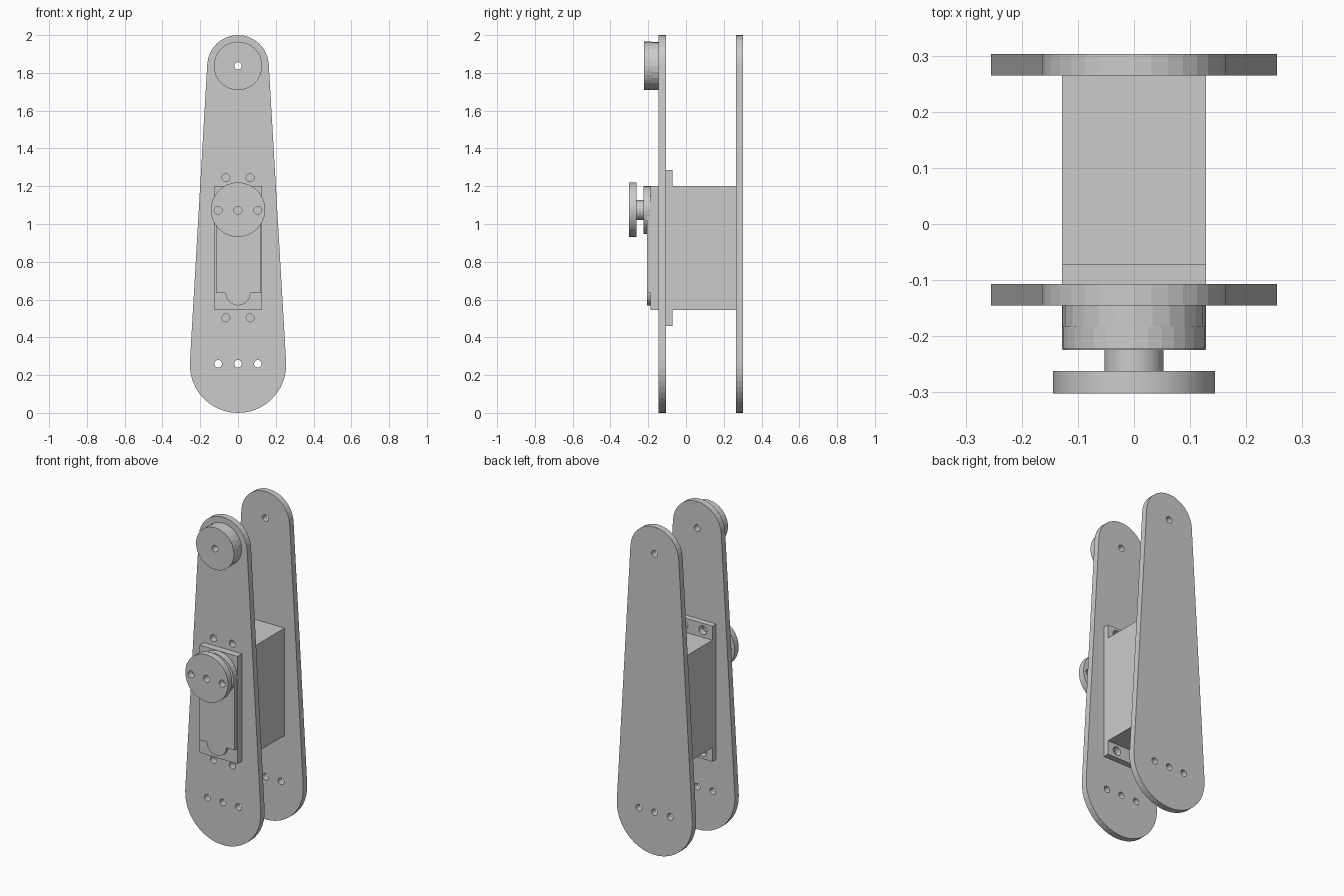
import bpy, bmesh
from math import pi, cos, sin, asin, radians
from mathutils import Matrix

if "Cube" in bpy.data.objects:
    bpy.data.objects.remove(bpy.data.objects["Cube"])


def arc(x, z, r, a0, a1, n):
    return [(x + r * cos(a0 + (a1 - a0) * i / n), z + r * sin(a0 + (a1 - a0) * i / n))
            for i in range(n + 1)]


def circle(x, z, r, n=16):
    return arc(x, z, r, 0, 2 * pi, n)[:-1]


def rect(hx, z0, z1):
    return [(-hx, z0), (hx, z0), (hx, z1), (-hx, z1)]


def slab(name, y0, y1, outline, holes=(), smooth=False):
    """Fill an x-z outline with holes and extrude it from y0 to y1."""
    cu = bpy.data.curves.new(name + "_profile", 'CURVE')
    cu.dimensions = '2D'
    cu.fill_mode = 'BOTH'
    cu.extrude = (y1 - y0) / 2
    for loop in [outline, *holes]:
        sp = cu.splines.new('POLY')
        sp.points.add(len(loop) - 1)
        for p, (x, z) in zip(sp.points, loop):
            p.co = (x, z, 0, 1)
        sp.use_cyclic_u = True
    tmp = bpy.data.objects.new(name + "_tmp", cu)
    bpy.context.collection.objects.link(tmp)
    dg = bpy.context.evaluated_depsgraph_get()
    me = bpy.data.meshes.new_from_object(tmp.evaluated_get(dg))
    bpy.data.objects.remove(tmp)
    bpy.data.curves.remove(cu)
    bm = bmesh.new()
    bm.from_mesh(me)
    bmesh.ops.remove_doubles(bm, verts=bm.verts, dist=1e-5)
    bmesh.ops.transform(bm, verts=bm.verts, matrix=Matrix.Translation((0, (y0 + y1) / 2, 0))
                        @ Matrix.Rotation(pi / 2, 4, 'X'))
    bmesh.ops.recalc_face_normals(bm, faces=bm.faces)
    for f in bm.faces:
        f.smooth = smooth
    bm.to_mesh(me)
    bm.free()
    me.name = name
    if smooth:
        me.set_sharp_from_angle(angle=radians(30))
    ob = bpy.data.objects.new(name, me)
    bpy.context.collection.objects.link(ob)
    return ob


# Shared dimensions
R_LOW, R_TOP = 0.255, 0.163
Z_LOW, Z_TOP = R_LOW, 2 - R_TOP
Z_AXIS = 1.073
tilt = asin((R_LOW - R_TOP) / (Z_TOP - Z_LOW))
plate = (arc(0, Z_TOP, R_TOP, tilt, pi - tilt, 16)
         + arc(0, Z_LOW, R_LOW, pi - tilt, 2 * pi + tilt, 24))
pivot = circle(0, Z_TOP, 0.02)
link_holes = [circle(x, 0.26, 0.02) for x in (-0.105, 0, 0.105)]


def screw_holes(r):
    return [circle(x, z, r) for x in (-0.064, 0.064) for z in (0.503, 1.245)]


# Side plates of the arm
slab("back_plate", 0.265, 0.303, plate, [pivot, *link_holes])
slab("front_plate", -0.145, -0.107, plate,
     [pivot, *link_holes, *screw_holes(0.021), rect(0.128, 0.545, 1.201)])

# Pivot boss at the top of the front plate
slab("pivot_boss_inner", -0.183, -0.145, circle(0, Z_TOP, 0.127, 24), [pivot])
slab("pivot_boss_outer", -0.222, -0.183, circle(0, Z_TOP, 0.128, 32), [pivot])

# Motor body and its mounting flanges
slab("motor_body", -0.187, 0.265, rect(0.128, 0.545, 1.201))
for label, z0, z1, zh in (("lower", 0.46, 0.545, 0.503), ("upper", 1.201, 1.287, 1.245)):
    slab(label + "_flange", -0.107, -0.071, rect(0.128, z0, z1),
         [circle(x, zh, 0.027) for x in (-0.064, 0.064)])

# Raised cover with a rounded tongue, and the output boss
cover = ([(-0.117, Z_AXIS), (-0.117, 0.635)] + arc(0, 0.635, 0.066, pi, 2 * pi, 14)
         + [(0.123, 0.635), (0.123, Z_AXIS)])
slab("gear_cover", -0.207, -0.187, cover)
slab("output_boss", -0.225, -0.187, circle(0, Z_AXIS, 0.127, 32))

# Output shaft and drilled horn disc
slab("output_shaft", -0.262, -0.225, circle(0, Z_AXIS, 0.053, 32),
     [circle(0, Z_AXIS, 0.021)], smooth=True)
slab("horn_disc", -0.302, -0.262, circle(0, Z_AXIS + 0.003, 0.144, 48),
     [circle(x, Z_AXIS, 0.021) for x in (-0.105, 0, 0.105)], smooth=True)
